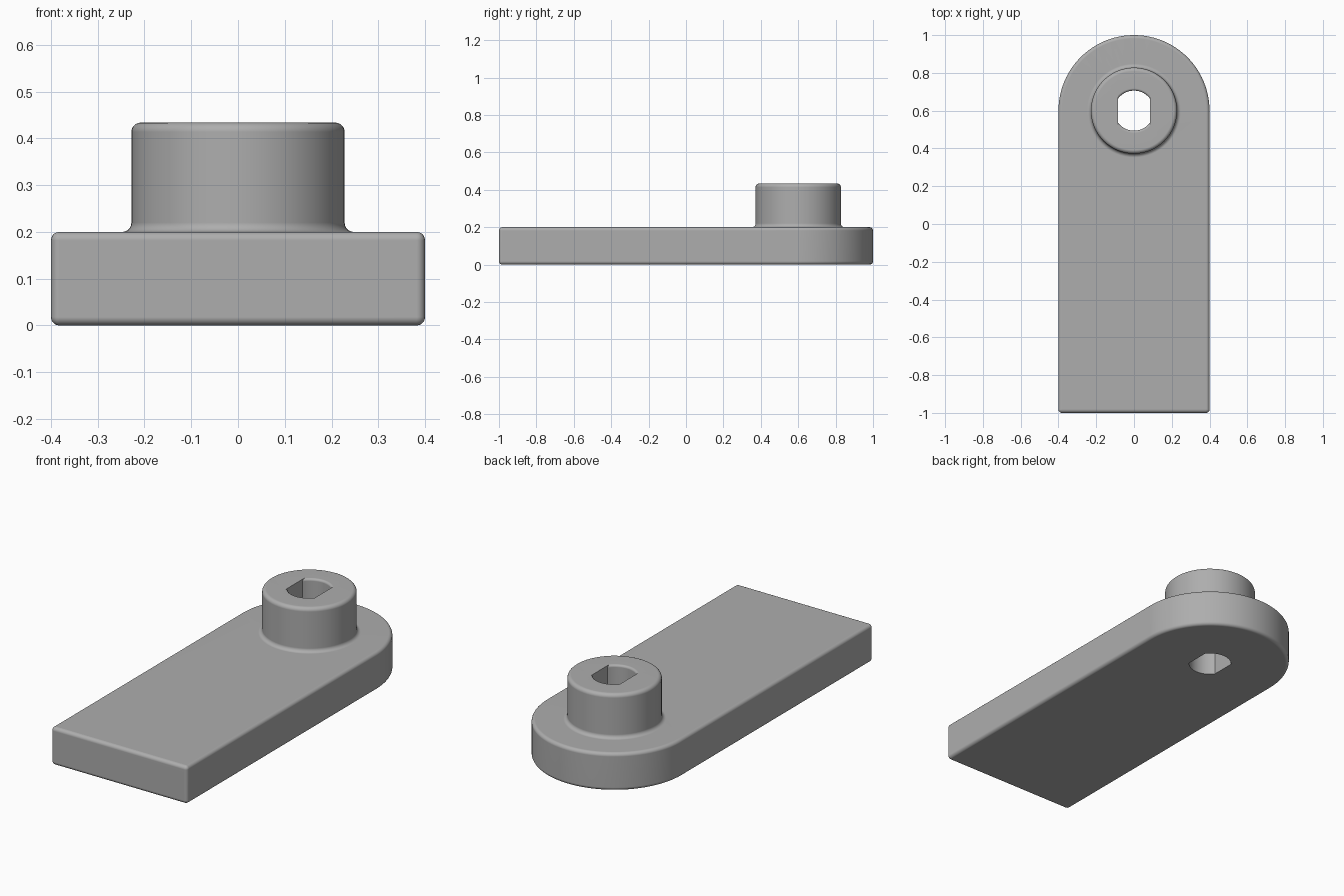
import bpy, bmesh, math

if "Cube" in bpy.data.objects:
    bpy.data.objects.remove(bpy.data.objects["Cube"])

R_EDGE, R_FIL, CY = 0.018, 0.02, 0.6
STEPS = 5
bm = bmesh.new()


def arc(cx, cy, r, a0, a1, n):
    return [(cx + r * math.cos(a0 + (a1 - a0) * i / n),
             cy + r * math.sin(a0 + (a1 - a0) * i / n)) for i in range(n + 1)]


def plate_outline(d):
    # round-ended plate outline, inset by d, with tiny rounded front corners
    c, r = R_EDGE, max(R_EDGE - d, 0.0005)
    pts = arc(0, CY, 0.4 - d, 0, math.pi, 48)
    pts += arc(-0.4 + c, -1 + c, r, math.pi, 1.5 * math.pi, 4)
    pts += arc(0.4 - c, -1 + c, r, 1.5 * math.pi, 2 * math.pi, 4)
    return pts


def circle(r):
    return arc(0, CY, r, 0, 2 * math.pi, 64)[:-1]


def hole_outline(d):
    # circle with two flats; only the arcs grow by d
    r, flat = 0.106 + d, 0.085
    a = math.acos(flat / r)
    return arc(0, CY, r, a, math.pi - a, 20) + arc(0, CY, r, math.pi + a, 2 * math.pi - a, 20)


def skin(rings):
    # quads between consecutive (outline, z) rings; returns first and last edge loops
    loops = [[bm.verts.new((x, y, z)) for x, y in pts] for pts, z in rings]
    n = len(loops[0])
    for a, b in zip(loops, loops[1:]):
        for i in range(n):
            j = (i + 1) % n
            bm.faces.new((a[i], a[j], b[j], b[i]))
    return [[bm.edges.get((l[i], l[(i + 1) % n])) for i in range(n)]
            for l in (loops[0], loops[-1])]


ts = [math.pi / 2 * i / STEPS for i in range(STEPS + 1)]
e = R_EDGE

# plate sides with rounded lower and upper edges
plate = [(plate_outline(e * (1 - math.sin(t))), e * (1 - math.cos(t))) for t in ts]
plate += [(plate_outline(e * (1 - math.cos(t))), 0.2 - e * (1 - math.sin(t))) for t in ts]
plate_low, plate_top = skin(plate)

# boss wall with base fillet and rounded top edge
f, rb, zt = R_FIL, 0.228, 0.434
boss = [(circle(rb + f * (1 - math.sin(t))), 0.2 + f * (1 - math.cos(t))) for t in ts]
boss += [(circle(rb - f * (1 - math.cos(t))), zt - f * (1 - math.sin(t))) for t in ts]
boss_low, boss_top = skin(boss)

# through hole with two flats, arcs rounded at the top
h = 0.012
hole = [(hole_outline(0), 0)]
hole += [(hole_outline(h * (1 - math.cos(t))), zt - h * (1 - math.sin(t))) for t in ts]
hole_low, hole_top = skin(hole)

# flat faces joining the three walls
for a, b, up in ((plate_low, hole_low, -1), (plate_top, boss_low, 1), (boss_top, hole_top, 1)):
    bmesh.ops.triangle_fill(bm, edges=a + b, use_beauty=True, normal=(0, 0, up))
bmesh.ops.recalc_face_normals(bm, faces=bm.faces)

mesh = bpy.data.meshes.new("lever_plate")
bm.to_mesh(mesh)
bm.free()
obj = bpy.data.objects.new("lever_plate", mesh)
bpy.context.collection.objects.link(obj)

mat = bpy.data.materials.new("plain grey")
mat.diffuse_color = (0.42, 0.42, 0.42, 1)
mat.use_nodes = True
mat.node_tree.nodes["Principled BSDF"].inputs["Base Color"].default_value = mat.diffuse_color
mesh.materials.append(mat)

bpy.context.view_layer.objects.active = obj
obj.select_set(True)
bpy.ops.object.shade_smooth_by_angle(angle=math.radians(35))
wn = obj.modifiers.new("flat_normals", 'WEIGHTED_NORMAL')
wn.keep_sharp = True
